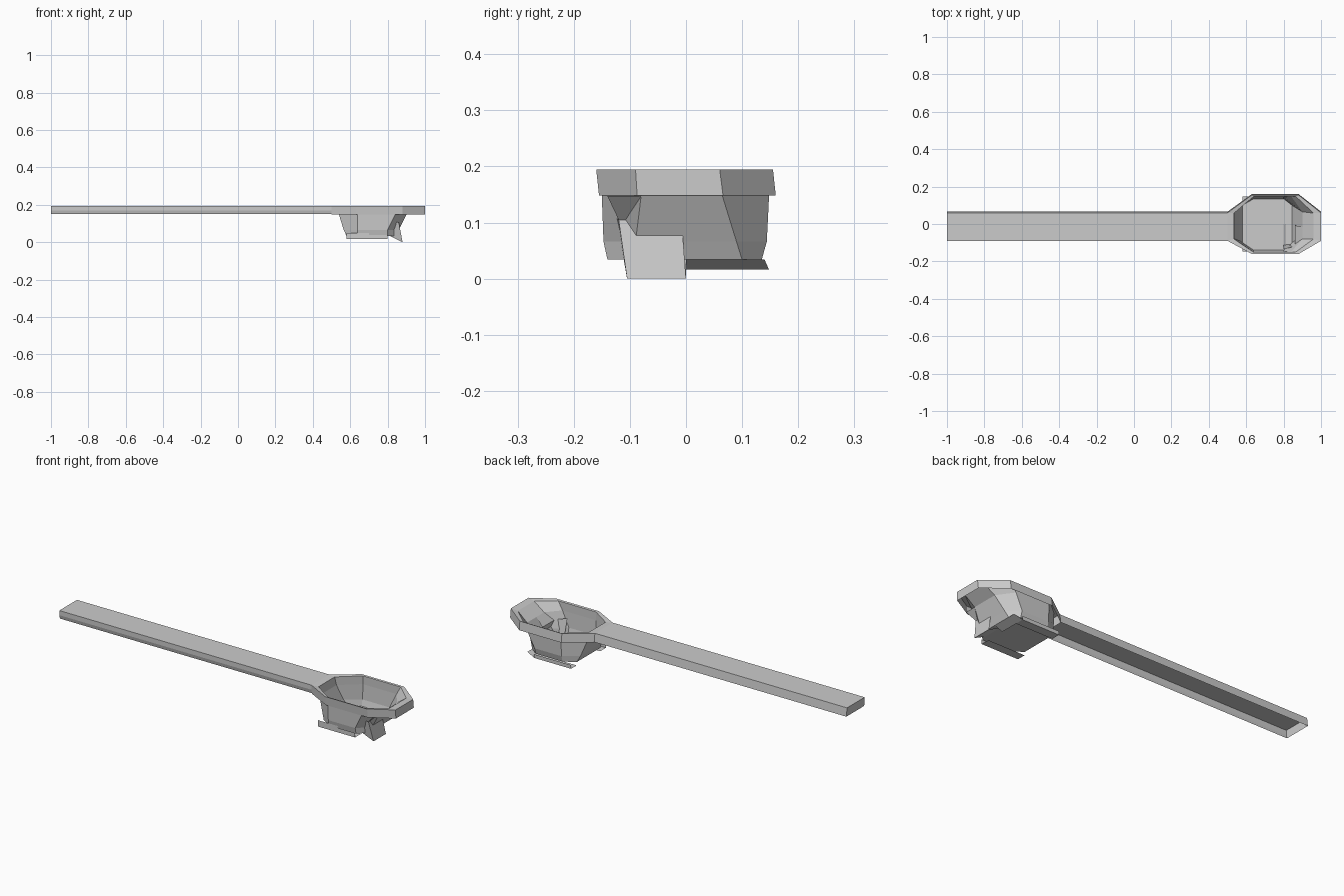
import bpy

if "Cube" in bpy.data.objects:
    bpy.data.objects.remove(bpy.data.objects["Cube"])


def make(name, verts, faces):
    mesh = bpy.data.meshes.new(name)
    mesh.from_pydata(verts, [], faces)
    mesh.update()
    ob = bpy.data.objects.new(name, mesh)
    bpy.context.collection.objects.link(ob)
    return ob


def octagon(x0, x1, cx0, cx1, y0, y1, cy0, cy1, z):
    # rectangle with clipped corners, starting at the handle side
    return [(x0, cy1, z), (x0, cy0, z), (cx0, y0, z), (cx1, y0, z),
            (x1, cy0, z), (x1, cy1, z), (cx1, y1, z), (cx0, y1, z)]


def loft(name, rings, cap=False, skip=()):
    n = len(rings[0])
    verts = [v for r in rings for v in r]
    faces = []
    for k in range(len(rings) - 1):
        for i in range(n):
            if (k, i) not in skip:
                j = (i + 1) % n
                faces.append((k*n + i, k*n + j, (k+1)*n + j, (k+1)*n + i))
    if cap:
        faces.append(tuple((len(rings)-1)*n + i for i in range(n)))
    return make(name, verts, faces)


# Handle: long flat strip with thin side walls, open underneath
profile = [(-.085, .15), (-.09, .17), (-.09, .195), (.06, .195), (.066, .15)]
n = len(profile)
hv = [(x, y, z) for x in (-1, .5) for y, z in profile]
hf = [(i, i + 1, n + i + 1, n + i) for i in range(n - 1)] + [tuple(range(n))[::-1]]
make("handle", hv, hf)

# Rim: eight-sided band with a narrow lip and sloping inside
rim_top = octagon(.50, 1.0, .63, .88, -.160, .155, -.09, .06, .195)
rim_low = octagon(.50, 1.0, .63, .88, -.155, .160, -.087, .066, .148)
lip = octagon(.535, .96, .64, .865, -.150, .147, -.08, .058, .192)
bowl_top = octagon(.54, .90, .64, .84, -.150, .148, -.08, .065, .147)
loft("rim", [rim_low, rim_top, lip, bowl_top])

# Bowl: steep faceted cup, lower edge stepped
bowl_mid = octagon(.565, .86, .64, .80, -.147, .144, -.09, .09, .066)
bowl_low = octagon(.58, .845, .64, .80, -.140, .135, -.10, .10, .034)
loft("bowl", [bowl_top, bowl_mid, bowl_low], cap=True)

# Front flap: slanted plate that hangs below the bowl
make("flap",
     [(.90, -.14, .147), (.90, -.015, .147), (.86, -.008, .105), (.86, -.12, .105),
      (.88, 0, 0), (.88, -.105, 0), (.80, -.112, .04), (.80, -.135, .12), (.80, 0, .04)],
     [(0, 3, 2, 1), (3, 5, 4, 2), (3, 7, 6, 5), (5, 6, 8, 4)])

# Ragged skirt pieces under the bowl edge
for name, s, x0, x1, zt in (("skirt_front", -1, .58, .70, .05),
                            ("skirt_front_end", -1, .70, .80, .04),
                            ("skirt_back", 1, .58, .80, .036)):
    y, yi = s * .148, s * .10
    make(name, [(x0, y, zt), (x1, y, zt), (x1, y, .016), (x0, y, .016),
                (x0, yi, .016), (x1, yi, .016)],
         [(0, 1, 2, 3), (3, 2, 5, 4)])
make("skirt_end",
     [(.845, 0, .034), (.845, .14, .034), (.80, .148, .016), (.80, 0, .016)],
     [(0, 1, 2, 3)])
